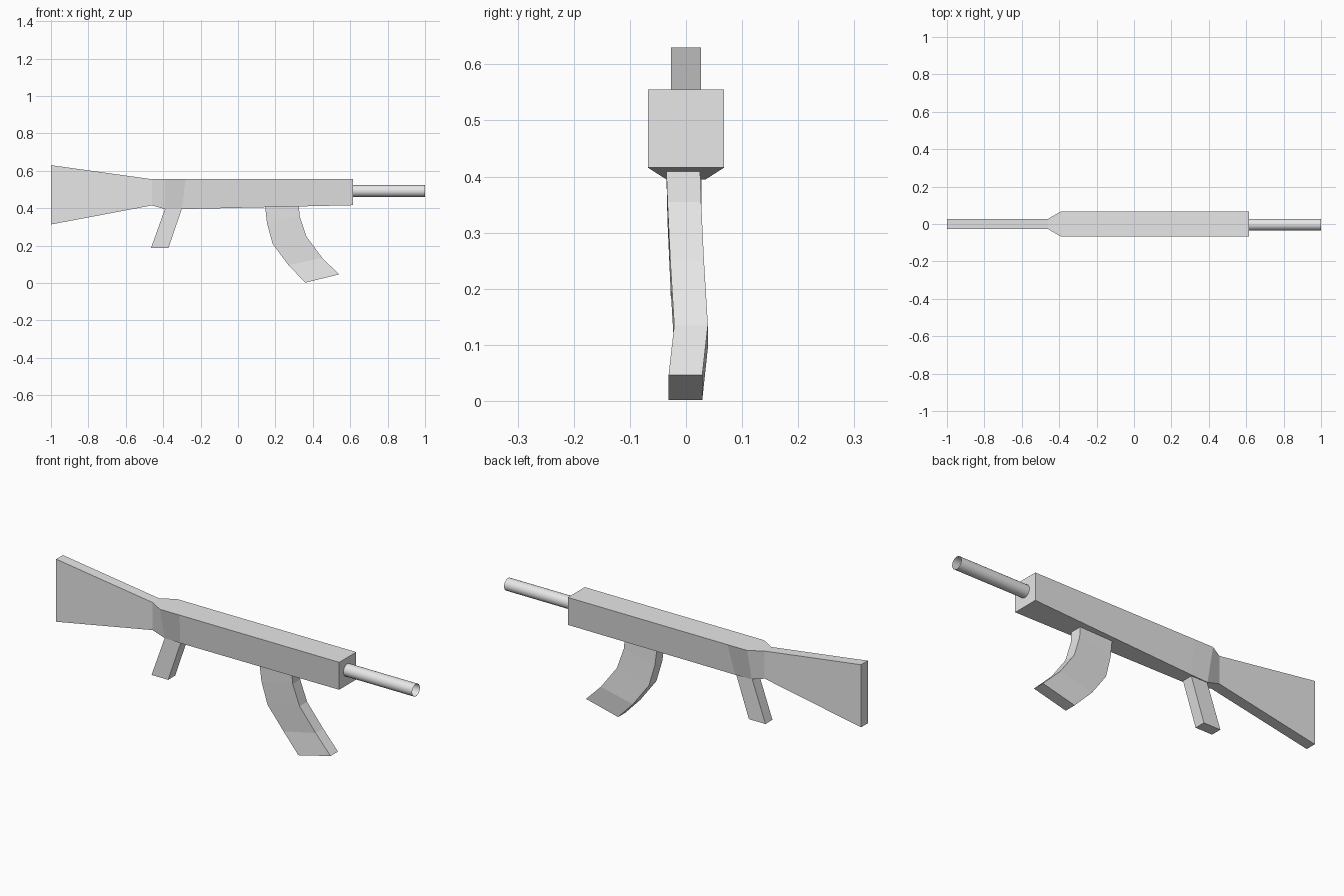
import bpy, bmesh
from math import pi
from mathutils import Matrix

cube = bpy.data.objects.get("Cube")
if cube:
    bpy.data.objects.remove(cube, do_unlink=True)

grey = bpy.data.materials.new("plain grey")
grey.use_nodes = True
grey.diffuse_color = (0.8, 0.8, 0.8, 1)
grey.node_tree.nodes["Principled BSDF"].inputs["Base Color"].default_value = grey.diffuse_color


def finish(bm, name):
    bmesh.ops.recalc_face_normals(bm, faces=bm.faces)
    mesh = bpy.data.meshes.new(name)
    bm.to_mesh(mesh)
    bm.free()
    mesh.materials.append(grey)
    obj = bpy.data.objects.new(name, mesh)
    bpy.context.collection.objects.link(obj)
    return obj


def loft(name, sections):
    """Join four-cornered sections; each has edge a and edge b as (x, z, half width, y)."""
    bm = bmesh.new()
    rings = []
    for a, b in sections:
        corners = [(x, y + s * w, z) for (x, z, w, y), signs in ((a, (-1, 1)), (b, (1, -1))) for s in signs]
        rings.append([bm.verts.new(c) for c in corners])
    for r, q in zip(rings, rings[1:]):
        for i in range(4):
            j = (i + 1) % 4
            bm.faces.new((r[i], r[j], q[j], q[i]))
    bm.faces.new(rings[0])
    bm.faces.new(rings[-1])
    return finish(bm, name)


# Shoulder stock and receiver, tapering in at the neck
thin, wide = 0.027, 0.068
neck = ((-0.46, 0.555, thin, 0), (-0.46, 0.415, thin, 0))
loft("stock", [((-1, 0.63, thin, 0), (-1, 0.313, thin, 0)), neck])
loft("receiver", [
    neck,
    ((-0.39, 0.555, wide, 0), (-0.39, 0.395, 0.031, 0)),
    ((-0.28, 0.555, wide, 0), (-0.30, 0.395, 0.035, 0)),
    ((0.615, 0.555, wide, 0), (0.615, 0.416, wide, 0)),
])

# Slanted hand grip
loft("grip", [
    ((-0.39, 0.397, 0.028, 0), (-0.30, 0.397, 0.028, 0)),
    ((-0.465, 0.187, 0.028, 0), (-0.372, 0.187, 0.028, 0)),
])

# Curved magazine, slightly bent sideways
rear = [(0.145, 0.408), (0.155, 0.32), (0.185, 0.21), (0.27, 0.095), (0.36, 0.002)]
front = [(0.325, 0.412), (0.33, 0.355), (0.365, 0.25), (0.45, 0.135), (0.54, 0.046)]
bend = [-0.005, -0.003, 0.002, 0.009, -0.001]
loft("magazine", [((*r, 0.03, y), (*f, 0.03, y)) for r, f, y in zip(rear, front, bend)])

# Open barrel tube
bm = bmesh.new()
turn = Matrix.Translation((0.807, -0.003, 0.492)) @ Matrix.Rotation(pi / 2, 4, "Y")
bmesh.ops.create_cone(bm, segments=32, radius1=0.031, radius2=0.031, depth=0.386, matrix=turn)
for f in bm.faces:
    f.smooth = True
finish(bm, "barrel")
